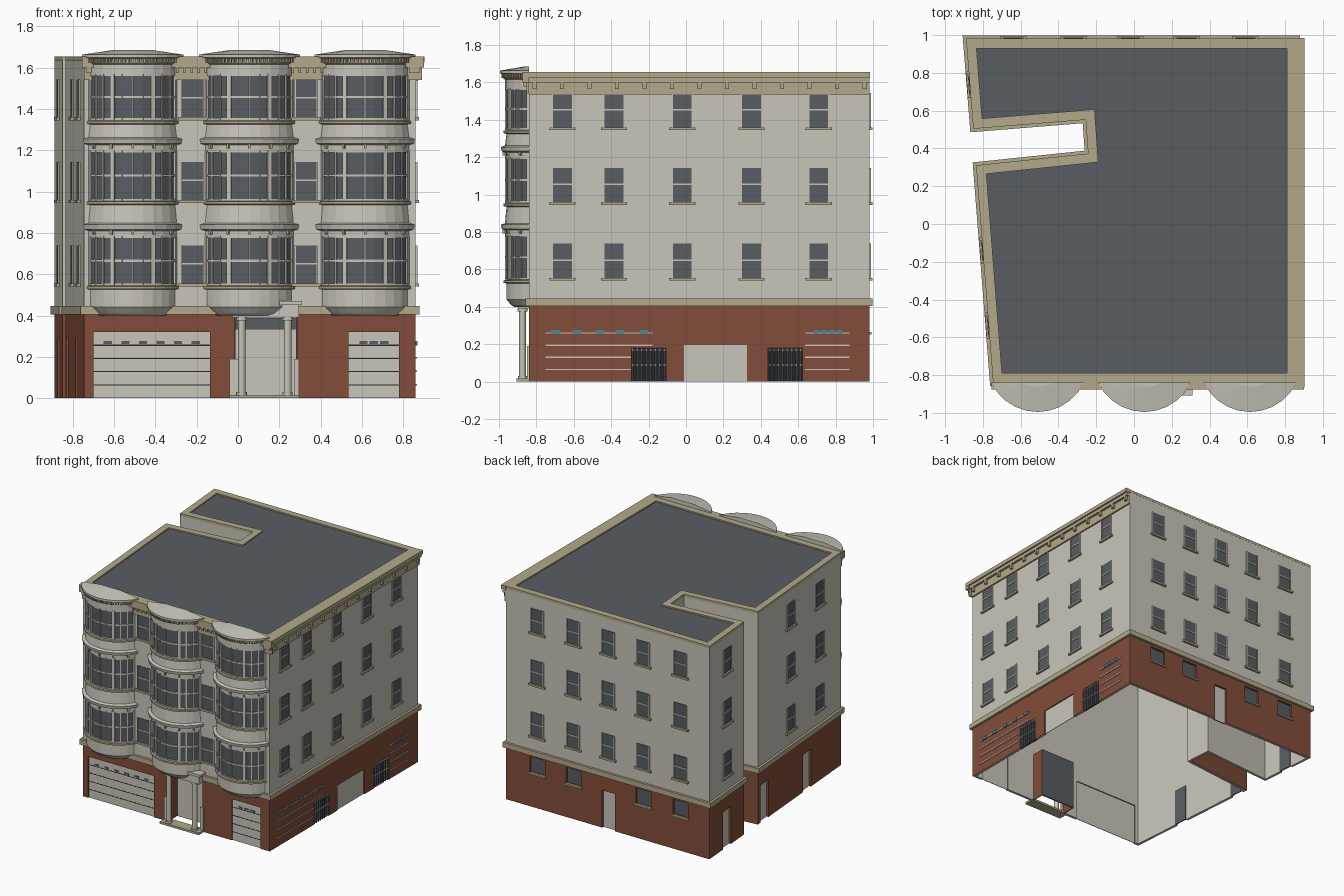
import bpy, bmesh, math
from mathutils import Matrix, Vector

if "Cube" in bpy.data.objects:
    bpy.data.objects.remove(bpy.data.objects["Cube"], do_unlink=True)


def material(name, rgb):
    m = bpy.data.materials.new(name)
    m.use_nodes = True
    m.diffuse_color = (*rgb, 1)
    m.node_tree.nodes["Principled BSDF"].inputs["Base Color"].default_value = (*rgb, 1)
    return m


STONE = material("pale stone", (.58, .56, .49))
TAN = material("tan trim", (.45, .40, .26))
BRICK = material("red brick", (.225, .075, .043))
SLATE = material("slate glass", (.098, .107, .12))
BLACK = material("black iron", (.017, .019, .021))
BLUE = material("blue glass", (.08, .24, .34))


def finish(name, bm, mats):
    bmesh.ops.recalc_face_normals(bm, faces=bm.faces)
    mesh = bpy.data.meshes.new(name)
    bm.to_mesh(mesh)
    bm.free()
    for m in mats:
        mesh.materials.append(m)
    ob = bpy.data.objects.new(name, mesh)
    bpy.context.collection.objects.link(ob)
    return ob


# Wall frames: origin, direction along the wall, outward normal
LEAN = -.0786
FRONT = ((0, -.84), (1, 0), (0, -1))
RIGHT = ((.86, 0), (0, 1), (1, 0))
BACK = ((0, .98), (1, 0), (0, 1))
SIDE = ((-.811, 0), (LEAN, 1), (-1, LEAN))
parts = {}


def box(part, mat, wall, u, z, out):
    """Box on a wall; u, z and out are (low, high) ranges."""
    bm = parts.setdefault(part, (bmesh.new(), mat))[0]
    o, t, n = (Vector((*v, 0)) for v in wall)
    frame = Matrix((t.normalized(), n.normalized(), (0, 0, 1))).transposed().to_4x4()
    mid = Vector([(a + b) / 2 for a, b in (u, out, z)])
    size = [b - a for a, b in (u, out, z)]
    bmesh.ops.create_cube(bm, size=1, matrix=Matrix.Translation(o) @ frame
                          @ Matrix.Translation(mid) @ Matrix.Diagonal((*size, 1)))


def around(c, w):
    return (c - w / 2, c + w / 2)


# Footprint with the slanted side and its light well
PLAN = [Vector(p) for p in ((-.745, -.84), (.86, -.84), (.86, .98), (-.888, .98),
                            (-.85, .505), (-.255, .553), (-.242, .372), (-.835, .31))]


def offset(d):
    pts = []
    for i, p in enumerate(PLAN):
        a = (p - PLAN[i - 1]).normalized()
        b = (PLAN[(i + 1) % len(PLAN)] - p).normalized()
        na, nb = Vector((a.y, -a.x)), Vector((b.y, -b.x))
        pts.append(p + (na + nb) * d / (1 + na.dot(nb)))
    return pts


def ring(name, out, inn, z0, z1, mats):
    bm = bmesh.new()
    loops = [[bm.verts.new((*p, z)) for p in offset(d)]
             for d, z in ((out, z0), (out, z1), (inn, z1), (inn, z0))]
    for k in range(4):
        for i in range(len(PLAN)):
            a, b = loops[k], loops[(k + 1) % 4]
            j = (i + 1) % len(PLAN)
            f = bm.faces.new((a[i], a[j], b[j], b[i]))
            f.material_index = min(int(k >= 2), len(mats) - 1)
    return finish(name, bm, mats)


base = ring("brick_base", 0, -.02, 0, .41, [BRICK, STONE])
ring("upper_walls", 0, -.02, .41, 1.65, [STONE])
ring("belt_course", .018, -.005, .405, .445, [TAN])
ring("roof_rim", .001, -.05, 1.635, 1.655, [TAN])
bm = bmesh.new()
bm.faces.new([bm.verts.new((*p, 1.645)) for p in offset(-.03)])
finish("roof", bm, [SLATE])

# Sash windows on three floors
FLOORS = (.555, .96, 1.36)


def sash(wall, c):
    for z in FLOORS:
        top = z + .183
        box("window_glass", SLATE, wall, around(c, .1), (z, top), (0, .004))
        box("window_rails", STONE, wall, around(c, .1), around(z + .095, .008), (0, .008))
        for s in (-1, 1):
            box("window_jambs", STONE, wall, around(c + s * .053, .006), (z, top), (0, .008))
        box("window_sills", TAN, wall, around(c, .14), (z - .015, z), (0, .016))


for wall, centres in ((RIGHT, (-.66, -.385, -.02, .35, .71)),
                      (BACK, (.59, .28, -.02, -.32, -.64)),
                      (SIDE, (.74, -.14, -.54)), (FRONT, (-.22, .33))):
    for c in centres:
        sash(wall, c)


# Openings cut through the brick base, with a panel set into each
def opening(part, mat, wall, u, z, depth=.016):
    low = -.05 if z[0] == 0 else z[0]
    box("opening_cutter", BRICK, wall, u, (low, z[1]), (-.04, .03))
    box(part, mat, wall, u, z, (-depth - .004, -depth))


for wall, c in ((BACK, -.02), (SIDE, .74), (SIDE, .22), (SIDE, -.37)):
    opening("service_doors", STONE, wall, around(c, .11), (0, .29))
    box("door_linings", SLATE, wall, around(c, .11), (0, .29), (-.026, -.0201))
for c in (.59, .28, -.32, -.64):
    opening("basement_windows", SLATE, BACK, around(c, .13), (.265, .385))
    box("basement_sills", TAN, BACK, around(c, .15), (.253, .265), (0, .012))

# Garage doors on the front with joints and small lights
for u, count in (((-.70, -.135), 6), ((.535, .78), 3)):
    opening("garage_doors", STONE, FRONT, u, (0, .32), .008)
    for k in range(1, 5):
        box("garage_joints", BLACK, FRONT, u, around(.064 * k, .005), (-.01, -.007))
    for k in range(count):
        c = (u[0] + u[1]) / 2 + (k - (count - 1) / 2) * (.085 if count > 3 else .05)
        box("garage_lights", SLATE, FRONT, around(c, .04), around(.27, .014), (-.01, -.006))

# Right side: loading door, iron gates, pale courses and blue lights
opening("loading_door", STONE, RIGHT, (-.01, .325), (0, .195), .008)
for c in (-.2, .53):
    opening("gate_backs", BLACK, RIGHT, around(c, .185), (0, .18))
    for k in range(8):
        box("gate_bars", SLATE, RIGHT, around(c + (k - 3.5) * .024, .007), (0, .18), (-.016, -.002))
    for z in (.09, .17):
        box("gate_rails", STONE, RIGHT, around(c, .185), around(z, .006), (-.016, 0))
for k in range(1, 5):
    for u in ((-.75, -.295 if k < 3 else -.18), (.635, .875)):
        box("pale_courses", STONE, RIGHT, u, around(.065 * k, .007), (0, .006))
for c in (-.7, -.585, -.46, -.35, -.225, .7, .74, .78, .82):
    box("blue_lights", BLUE, RIGHT, around(c, .045 if c < 0 else .03), around(.265, .022), (0, .008))

# Entrance: vestibule, transom, columns and entablature
ENTRY = (-.015, .285)
opening("entrance_back", SLATE, FRONT, ENTRY, (0, .39), .12)
box("entrance_door", STONE, FRONT, ENTRY, (0, .335), (-.12, -.112))
for c in ENTRY:
    box("vestibule_sides", BRICK, FRONT, around(c, .006), (0, .39), (-.12, -.01))
box("vestibule_ceiling", STONE, FRONT, ENTRY, (.385, .391), (-.12, -.01))
box("entrance_step", TAN, FRONT, (-.04, .295), (0, .016), (-.02, .065))
for u in ((-.04, .0), (.27, .295)):
    box("entrance_cheeks", STONE, FRONT, u, (0, .19), (-.01, .009))
box("entablature", STONE, FRONT, (-.03, .295), (.39, .45), (0, .058))
box("entablature_cap", STONE, FRONT, (-.04, .31), (.45, .47), (0, .068))
bm = bmesh.new()
for x in (.018, .24):
    for r, z0, z1 in ((.025, .016, .03), (.018, .03, .375), (.026, .375, .39)):
        bmesh.ops.create_cone(bm, cap_ends=True, segments=12, radius1=r, radius2=r, depth=z1 - z0,
                              matrix=Matrix.Translation((x, -.874, (z0 + z1) / 2)))
finish("entrance_columns", bm, [STONE])

# Bowed bays: rows of half width, depth, height and colour index of the strip above
SEG = 10
BAY_FLOORS = ((.545, .785), (.955, 1.2), (1.345, 1.57))
ROWS = [(.16, .08, .4, 0), (.175, .095, .41, 0), (.205, .12, .44, 0)]
for z0, z1 in BAY_FLOORS:
    ROWS += [(.205, .12, z0 - .02, 0), (.222, .137, z0 - .016, 1), (.222, .137, z0 - .004, 1),
             (.205, .12, z0, 2), (.205, .12, z1, 0), (.213, .128, z1, 0)]
    if z1 < 1.5:
        ROWS += [(.213, .128, z1 + .025, 0), (.235, .145, z1 + .032, 0),
                 (.24, .15, z1 + .055, 0), (.213, .128, z1 + .062, 0)]
ROWS += [(.213, .128, 1.615, 0), (.222, .137, 1.62, 1), (.222, .137, 1.642, 0),
         (.245, .155, 1.648, 0), (.245, .155, 1.663, 0), (.09, .02, 1.686, 0)]


def bow(cx, half, depth, k, n=SEG):
    """Wall frame at step k along a bowed front."""
    r = (half ** 2 + depth ** 2) / (2 * depth)
    a = math.asin(half / r) * (2 * k / n - 1)
    s, c = math.sin(a), math.cos(a)
    return ((cx + r * s, -.84 - depth + r - r * c), (c, s), (s, -c))


for side, cx in (("right", -.51), ("centre", .055), ("left", .615)):
    bm = bmesh.new()
    rows = [[bm.verts.new((*bow(cx, h, d, k)[0], z)) for k in range(SEG + 1)] for h, d, z, m in ROWS]
    for i, (a, b) in enumerate(zip(rows, rows[1:])):
        for k in range(SEG):
            bm.faces.new((a[k], a[k + 1], b[k + 1], b[k])).material_index = ROWS[i][3]
        bm.faces.new((a[0], b[0], b[-1], a[-1]))
    bm.faces.new(rows[0])
    bm.faces.new(rows[-1])
    finish(side + "_bay", bm, [STONE, TAN, SLATE])
    for z0, z1 in BAY_FLOORS:
        for k in (0, 1, 2, 3, 5, 7, 8, 9, 10):
            w = .022 if k in (0, 3, 7, 10) else .008
            box("bay_mullions", STONE, bow(cx, .205, .12, k), around(0, w), (z0, z1), (-.005, .008))
        for k in range(SEG):
            # Rails sit on the flat facet between neighbouring steps
            p, q = (Vector(bow(cx, .205, .12, j)[0]) for j in (k, k + 1))
            t = (q - p).normalized()
            facet = ((p + q) / 2, t, (t.y, -t.x))
            half = (q - p).length / 2
            for z in (z0 + .005, (z0 + z1) / 2, z1 - .005):
                box("bay_rails", STONE, facet, (-half, half), around(z, .01), (-.003, .006))
        if z1 < 1.5:
            for k in (1, 3, 5, 7, 9):
                box("bay_brackets", TAN, bow(cx, .213, .128, k), around(0, .012),
                    (z1 + .008, z1 + .03), (-.005, .012))
    for k in range(31):
        box("bay_dentils", TAN, bow(cx, .222, .137, k, 30), around(0, .009), (1.624, 1.645), (-.005, .01))

# Cornice along the right side and between the bays
box("cornice_frieze", TAN, RIGHT, (-.84, .98), (1.535, 1.6), (0, .012))
box("cornice_lower", TAN, RIGHT, (-.85, .98), (1.6, 1.625), (0, .03))
box("cornice_top", TAN, RIGHT, (-.865, .985), (1.625, 1.655), (0, .042))
for k in range(13):
    box("cornice_brackets", TAN, RIGHT, around(-.81 + .147 * k, .02), (1.565, 1.602), (0, .03))
for u in ((-.745, -.7), (-.31, -.14), (.25, .42), (.82, .89)):
    box("front_frieze", TAN, FRONT, u, (1.54, 1.6), (0, .012))
    box("front_cornice", TAN, FRONT, (u[0] - .01, u[1] + .01), (1.6, 1.655), (0, .035))
    for k in range(5):
        c = u[0] + .015 + (u[1] - u[0] - .03) * k / 4
        box("front_brackets", TAN, FRONT, around(c, .012), (1.575, 1.602), (0, .028))

# Turn the collected boxes into objects and cut the openings
built = {name: finish(name, bm, [mat]) for name, (bm, mat) in parts.items()}
cutter = built["opening_cutter"]
cutter.hide_render = True
cut = base.modifiers.new("openings", "BOOLEAN")
cut.operation, cut.solver, cut.object = "DIFFERENCE", "EXACT", cutter
bpy.context.view_layer.objects.active = base
bpy.ops.object.modifier_apply(modifier=cut.name)
bpy.data.objects.remove(cutter, do_unlink=True)
